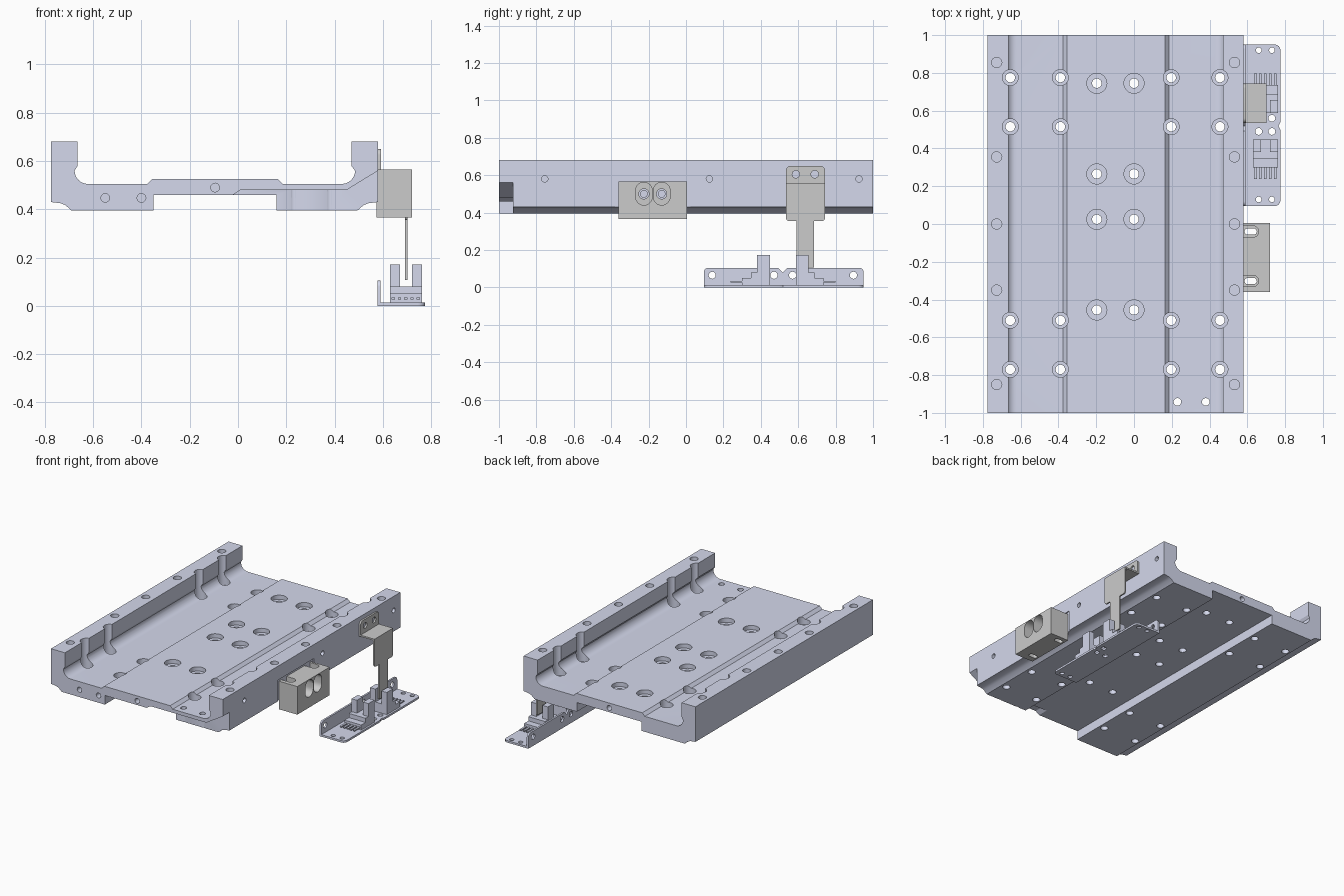
import bpy, bmesh
from math import sin, cos, pi, radians

if "Cube" in bpy.data.objects:
    bpy.data.objects.remove(bpy.data.objects["Cube"])

def material(name, rgb):
    m = bpy.data.materials.new(name)
    m.diffuse_color = (*rgb, 1)
    m.use_nodes = True
    m.node_tree.nodes["Principled BSDF"].inputs["Base Color"].default_value = m.diffuse_color
    return m

BLUE = material("blue_metal", (0.66, 0.69, 0.84))
GREY = material("grey_metal", (0.67, 0.67, 0.65))

def prisms(name, axis, items, mat=None):
    """Extrude closed outlines along an axis; items are (points, start, end)."""
    put = {'x': lambda p, t: (t, p[0], p[1]),
           'y': lambda p, t: (p[0], t, p[1]),
           'z': lambda p, t: (p[0], p[1], t)}[axis]
    bm = bmesh.new()
    for pts, a, b in items:
        lo = [bm.verts.new(put(p, a)) for p in pts]
        hi = [bm.verts.new(put(p, b)) for p in pts]
        bm.faces.new(lo)
        bm.faces.new(hi)
        for i in range(len(pts)):
            j = (i + 1) % len(pts)
            bm.faces.new((lo[i], lo[j], hi[j], hi[i]))
    bmesh.ops.recalc_face_normals(bm, faces=bm.faces)
    me = bpy.data.meshes.new(name)
    bm.to_mesh(me)
    bm.free()
    ob = bpy.data.objects.new(name, me)
    bpy.context.collection.objects.link(ob)
    if mat:
        me.materials.append(mat)
    return ob

def arc(cx, cy, r, a0, a1, n=6):
    return [(cx + r * cos(radians(a0 + (a1 - a0) * i / n)),
             cy + r * sin(radians(a0 + (a1 - a0) * i / n))) for i in range(n + 1)]

def circle(cx, cy, r, n=32):
    return arc(cx, cy, r, 0, 360, n)[:-1]

def rect(x0, x1, y0, y1):
    return [(x0, y0), (x1, y0), (x1, y1), (x0, y1)]

def slot(x0, x1, y0, y1):
    """Capsule filling the rectangle."""
    w, h = x1 - x0, y1 - y0
    if w > h:
        r, cy = h / 2, (y0 + y1) / 2
        return arc(x1 - r, cy, r, -90, 90, 12) + arc(x0 + r, cy, r, 90, 270, 12)
    r, cx = w / 2, (x0 + x1) / 2
    return arc(cx, y1 - r, r, 0, 180, 12) + arc(cx, y0 + r, r, 180, 360, 12)

def activate(ob):
    bpy.ops.object.select_all(action='DESELECT')
    ob.select_set(True)
    bpy.context.view_layer.objects.active = ob

def cut(ob, axis, items):
    tool = prisms("cutter", axis, items)
    tool.hide_render = True
    mod = ob.modifiers.new("cut", 'BOOLEAN')
    mod.operation, mod.solver, mod.object = 'DIFFERENCE', 'EXACT', tool
    activate(ob)
    bpy.ops.object.modifier_apply(modifier=mod.name)
    bpy.data.objects.remove(tool)

def smooth(ob):
    activate(ob)
    bpy.ops.object.shade_smooth_by_angle(angle=radians(30))

# Carriage plate: channel section running along y
profile = [(-0.775, 0.68), (-0.775, 0.43), (-0.735, 0.425), (-0.715, 0.417), (-0.69, 0.395),
           (-0.35, 0.395), (-0.35, 0.46), (0.16, 0.46), (0.16, 0.395), (0.495, 0.395),
           (0.52, 0.417), (0.54, 0.425), (0.58, 0.43), (0.58, 0.68), (0.47, 0.68), (0.47, 0.58)]
profile += arc(0.43, 0.56, 0.055, 0, -90, 8)
profile += [(0.185, 0.505), (0.165, 0.525), (-0.355, 0.525), (-0.375, 0.505)]
profile += arc(-0.622, 0.56, 0.055, -90, -180, 8)
profile += [(-0.665, 0.58), (-0.665, 0.68)]
plate = prisms("carriage_plate", 'y', [(profile, -1, 1)], BLUE)

# Front underside relief and shallow side pocket behind the block
cut(plate, 'y', [([(-0.05, 0.44), (0.01, 0.48), (0.45, 0.48), (0.61, 0.578),
                   (0.61, 0.3), (-0.05, 0.3)], -1.1, -0.925)])
cut(plate, 'x', [(rect(-0.38, 0.025, 0.3, 0.58), 0.573, 0.7)])

# Bolt holes: counterbores first, then the narrow holes
outer = [(x, y) for x in (-0.655, -0.39, 0.197, 0.455) for y in (0.775, 0.515, -0.51, -0.77)]
inner = [(x, y) for x in (-0.197, 0.0) for y in (0.745, 0.265, 0.025, -0.455)]
cut(plate, 'z', [(circle(x, y, 0.042), 0.468, 0.8) for x, y in outer]
    + [(circle(x, y, 0.053), 0.495, 0.8) for x, y in inner])
cut(plate, 'z', [(circle(x, y, 0.025), 0.3, 0.8) for x, y in outer + inner]
    + [(circle(x, -0.942, 0.02), 0.3, 0.8) for x in (0.23, 0.38)]
    + [(circle(x, y, 0.027), 0.6, 0.8) for x in (-0.727, 0.532)
       for y in (0.855, 0.355, 0, -0.35, -0.85)])

# Tapped holes in the ends and the right side
cut(plate, 'y', [(circle(x, z, 0.018, 20), -1.1, -0.95)
                 for x, z in ((-0.55, 0.447), (-0.4, 0.447), (-0.095, 0.49))]
    + [(circle(-0.095, 0.49, 0.018, 20), 0.95, 1.1)])
cut(plate, 'x', [(circle(y, 0.58, 0.017, 20), 0.54, 0.7) for y in (-0.755, 0.125, 0.925)]
    + [(circle(y, 0.5, 0.018, 20), 0.54, 0.7) for y in (-0.225, -0.13)])
smooth(plate)

# Clamp block with two deep oval bores and two vertical slots
block = prisms("clamp_block", 'x', [(rect(-0.36, 0.005, 0.365, 0.565), 0.574, 0.72)], GREY)
cut(block, 'x', [(slot(y - 0.045, y + 0.045, 0.44, 0.562), 0.61, 0.8) for y in (-0.225, -0.13)])
cut(block, 'x', [(circle(y, 0.5, 0.027), 0.5, 0.7) for y in (-0.225, -0.13)])
cut(block, 'z', [(slot(0.54, 0.66, y - 0.03, y + 0.03), 0.53, 0.7) for y in (-0.04, -0.302)])
cut(block, 'z', [(slot(0.585, 0.65, y - 0.016, y + 0.016), 0.3, 0.7) for y in (-0.04, -0.302)])
smooth(block)

# Flag bracket: wall plate, shelf and hanging blade
wall_plate = ([(0.535, 0.545), (0.743, 0.545)] + arc(0.718, 0.625, 0.025, 0, 90)
              + arc(0.56, 0.625, 0.025, 90, 180))
bracket = prisms("flag_wall_plate", 'x', [(wall_plate, 0.58, 0.592)], GREY)
cut(bracket, 'x', [(circle(y, 0.605, 0.02, 24), 0.5, 0.7) for y in (0.588, 0.688)])
smooth(bracket)
prisms("flag_shelf", 'z', [(rect(0.592, 0.702, 0.535, 0.743), 0.545, 0.556)], GREY)
blade = ([(0.535, 0.545)] + arc(0.55, 0.37, 0.015, 180, 270, 3)
         + [(0.59, 0.355), (0.59, 0.107), (0.685, 0.107), (0.685, 0.355)]
         + arc(0.728, 0.37, 0.015, 270, 360, 3) + [(0.743, 0.545)])
prisms("flag_blade", 'x', [(blade, 0.692, 0.702)], GREY)

# Sensor mount: base sheet with rounded outer corners and edge notch
MID = 0.518
base = ([(0.578, 0.095)] + arc(0.745, 0.125, 0.03, -90, 0)
        + [(0.775, MID - 0.02), (0.765, MID), (0.775, MID + 0.02)]
        + arc(0.745, 0.92, 0.03, 0, 90) + [(0.578, 0.95)])
sheet = prisms("sensor_base", 'z', [(base, 0, 0.014)], BLUE)
cut(sheet, 'z', [(circle(x, y, r, 24), -0.1, 0.1) for x, y, r in
                 ((0.66, 0.92, 0.015), (0.73, 0.92, 0.015), (0.66, 0.13, 0.015), (0.73, 0.13, 0.015),
                  (0.66, 0.49, 0.018), (0.73, 0.49, 0.018), (0.73, 0.56, 0.018))])
smooth(sheet)

# Upright flange of the mount
flange = ([(0.095, 0.01), (0.95, 0.01)] + arc(0.925, 0.08, 0.025, 0, 90)
          + [(MID + 0.025, 0.105), (MID, 0.08), (MID - 0.025, 0.105)]
          + arc(0.12, 0.08, 0.025, 90, 180))
upright = prisms("sensor_flange", 'x', [(flange, 0.578, 0.591)], BLUE)
cut(upright, 'x', [(circle(y, 0.065, 0.019, 24), 0.5, 0.7) for y in (0.14, 0.47, 0.57, 0.895)])
smooth(upright)

# Two mirrored fork sensors with stepped body, prongs and pins
for side, s in (("front", -1), ("back", 1)):
    def ys(a, b):
        return sorted((MID + s * a, MID + s * b))
    body = [(MID + s * d, z) for d, z in ((0.07, 0.014), (0.07, 0.08), (0.17, 0.08),
                                          (0.17, 0.05), (0.218, 0.05), (0.218, 0.014))]
    prisms(side + "_sensor_body", 'x', [(body, 0.63, 0.762)], BLUE)
    y0, y1 = ys(0.07, 0.138)
    prisms(side + "_sensor_prongs", 'z', [(rect(x, x + 0.042, y0, y1), 0.079, 0.172)
                                          for x in (0.63, 0.72)], BLUE)
    y0, y1 = ys(0.215, 0.28)
    prisms(side + "_sensor_pins", 'z', [(rect(x - 0.007, x + 0.007, y0, y1), 0.026, 0.034)
                                        for x in (0.643, 0.669, 0.695, 0.721, 0.747)], BLUE)
